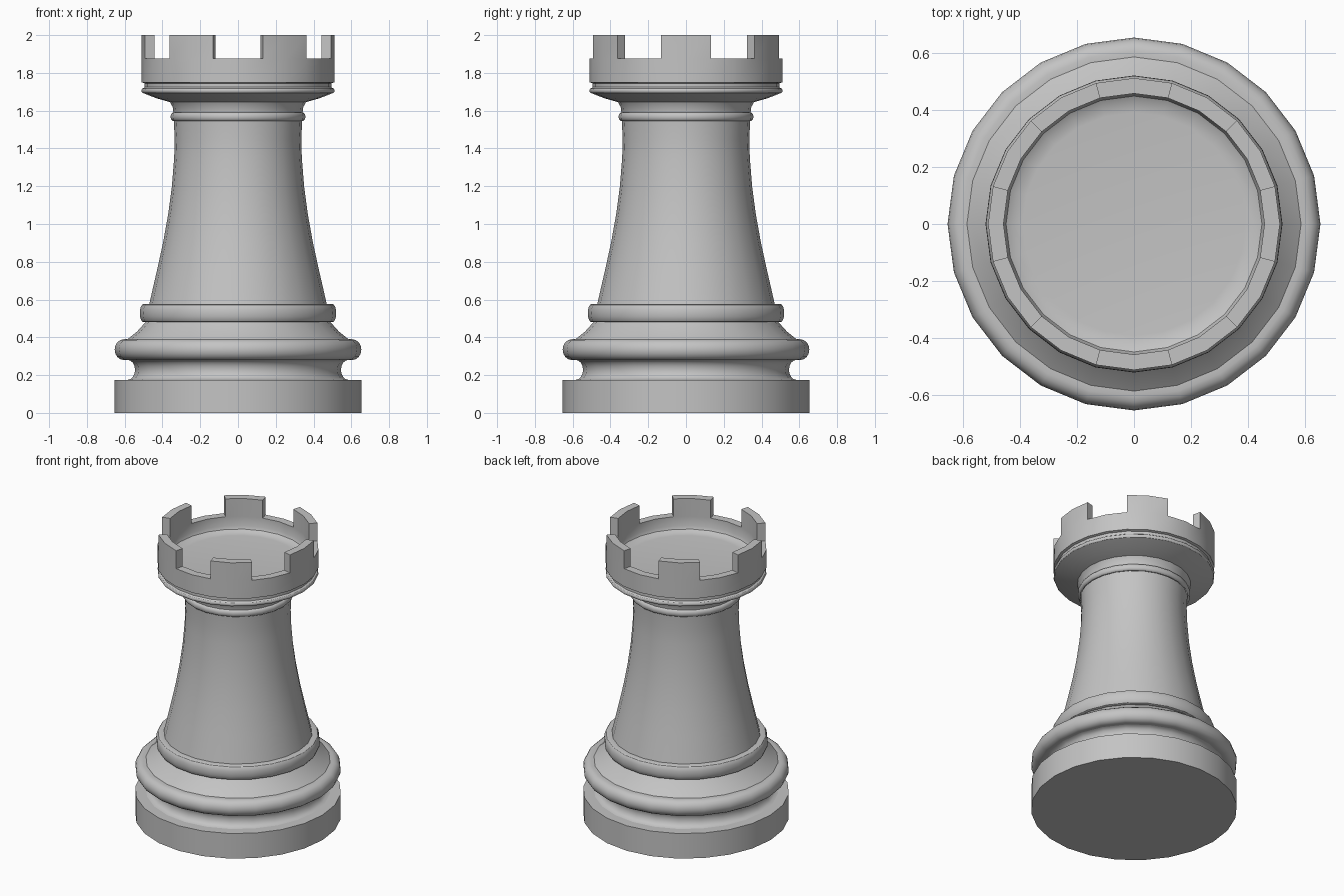
import bpy
import bmesh
from math import sin, cos, pi, radians, atan2

SEGMENTS = 24

cube = bpy.data.objects.get("Cube")
if cube:
    bpy.data.objects.remove(cube, do_unlink=True)

# Single stone grey material
grey = bpy.data.materials.new("stone_grey")
grey.use_nodes = True
colour = (0.55, 0.55, 0.55, 1)
grey.diffuse_color = colour
grey.node_tree.nodes["Principled BSDF"].inputs["Base Color"].default_value = colour


def arc(r, z, width, height, steps=8):
    """Half-round from bottom to top; a negative width makes a hollow."""
    angles = [pi * (i / steps - 0.5) for i in range(steps + 1)]
    return [(r + width * cos(a), z + height * sin(a)) for a in angles]


def lathe(profile):
    """Turn a (radius, height) profile around the z axis."""
    bm = bmesh.new()
    rings = []
    for s in range(SEGMENTS):
        a = 2 * pi * s / SEGMENTS
        rings.append([bm.verts.new((r * cos(a), r * sin(a), z)) for r, z in profile])
    for s, ring in enumerate(rings):
        after = rings[(s + 1) % SEGMENTS]
        for k in range(len(profile) - 1):
            bm.faces.new((ring[k], after[k], after[k + 1], ring[k + 1]))
    bmesh.ops.remove_doubles(bm, verts=bm.verts[:], dist=1e-5)
    return bm


def finish(name, bm):
    mesh = bpy.data.meshes.new(name)
    bm.to_mesh(mesh)
    bm.free()
    mesh.materials.append(grey)
    obj = bpy.data.objects.new(name, mesh)
    bpy.context.collection.objects.link(obj)
    bpy.ops.object.select_all(action='DESELECT')
    obj.select_set(True)
    bpy.context.view_layer.objects.active = obj
    bpy.ops.object.shade_smooth_by_angle(angle=radians(30))
    return obj


# Turned parts, from the foot to the neck
parts = {
    "base": [(0, 0), (0.653, 0), (0.653, 0.175), (0.585, 0.175)],
    "base_groove": arc(0.585, 0.228, -0.04, 0.053),
    "lower_ring": [(0.585, 0.28)] + arc(0.605, 0.335, 0.048, 0.055) + [(0.585, 0.39)],
    "shoulder": [(0.585, 0.39), (0.535, 0.43), (0.49, 0.48)],
    "upper_ring": [(0.49, 0.48)] + arc(0.5, 0.528, 0.02, 0.048) + [(0.47, 0.576)],
    "shaft": [(0.47, 0.576), (0.43, 0.75), (0.397, 0.9), (0.37, 1.05),
              (0.35, 1.2), (0.338, 1.35), (0.335, 1.45), (0.34, 1.545)],
    "neck_ring": arc(0.342, 1.568, 0.015, 0.023),
    "neck": [(0.342, 1.591), (0.346, 1.62), (0.36, 1.645)],
    "flare": [(0.36, 1.645), (0.43, 1.665), (0.5, 1.692)],
    "lip_ring": arc(0.5, 1.706, 0.011, 0.014, 6) + [(0.495, 1.725), (0.495, 1.745)],
}
for name, profile in parts.items():
    finish(name, lathe(profile))

# Head with a shallow bowl on top
head = lathe([(0.495, 1.745), (0.511, 1.75), (0.511, 1.875), (0.457, 1.875),
              (0.457, 1.81), (0.448, 1.79), (0.425, 1.777), (0.39, 1.773), (0, 1.773)])


# Six battlements raised from alternate pairs of rim faces
def is_battlement(face):
    c = face.calc_center_median()
    return abs(c.z - 1.875) < 0.001 and cos(6 * atan2(c.y, c.x)) > 0


rim = [f for f in head.faces if is_battlement(f)]
raised = bmesh.ops.extrude_face_region(head, geom=rim)["geom"]
for v in raised:
    if isinstance(v, bmesh.types.BMVert):
        v.co.z = 2
leftover = [f for f in rim if f.is_valid]
if leftover:
    bmesh.ops.delete(head, geom=leftover, context='FACES_ONLY')
bmesh.ops.recalc_face_normals(head, faces=head.faces[:])
# Keep the open shell facing outwards
head.normal_update()
top = max(head.faces, key=lambda f: f.calc_center_median().z)
if top.normal.z < 0:
    bmesh.ops.reverse_faces(head, faces=head.faces[:])
finish("battlement_head", head)
